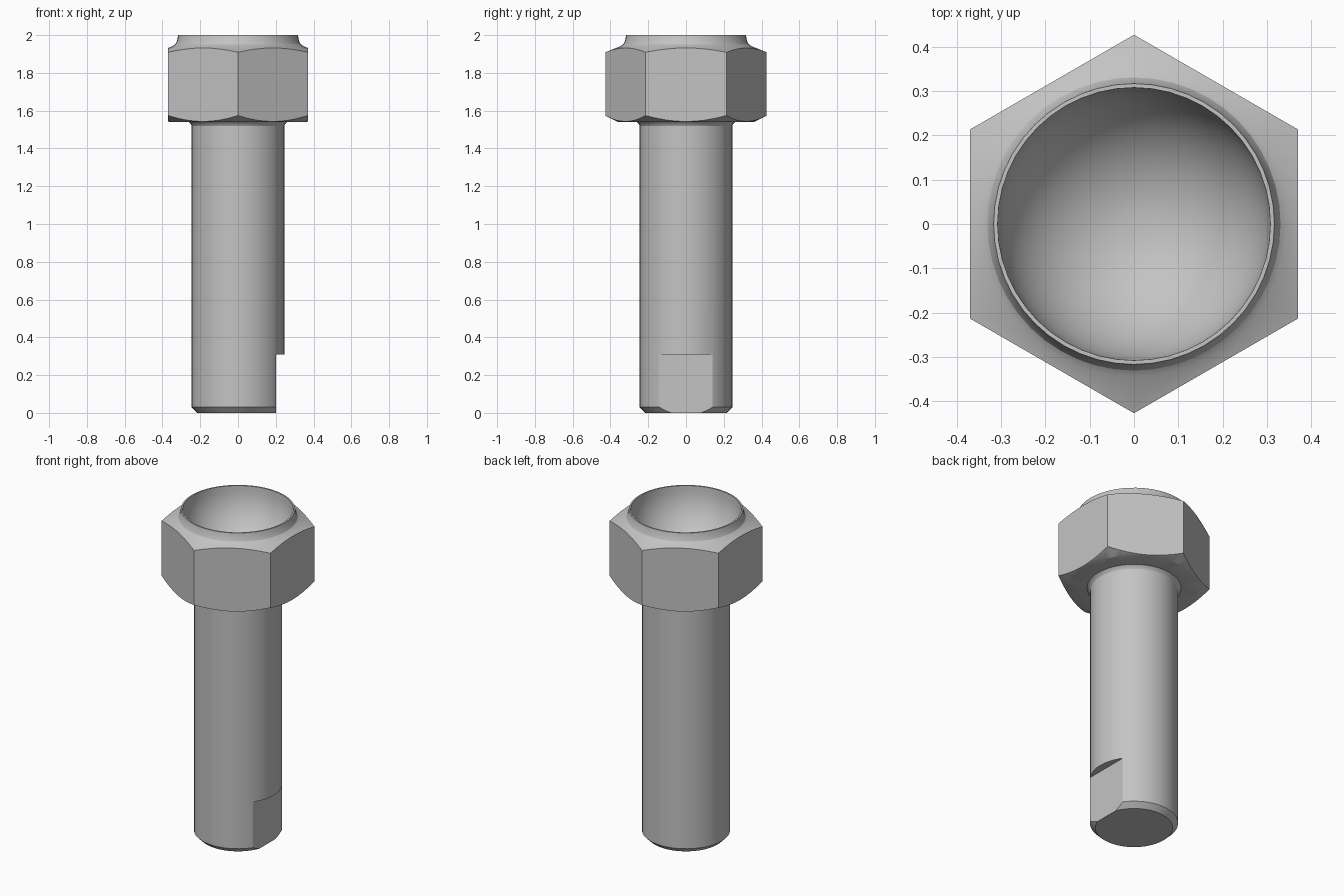
import bpy, bmesh, math

SEGMENTS = 48
HEX_APOTHEM = 0.37

cube = bpy.data.objects.get("Cube")
if cube:
    bpy.data.objects.remove(cube, do_unlink=True)

steel = bpy.data.materials.new("grey steel")
steel.use_nodes = True
colour = (0.55, 0.55, 0.55, 1)
steel.diffuse_color = colour
steel.node_tree.nodes["Principled BSDF"].inputs["Base Color"].default_value = colour


def add_object(name, bm):
    bmesh.ops.recalc_face_normals(bm, faces=bm.faces)
    mesh = bpy.data.meshes.new(name)
    bm.to_mesh(mesh)
    bm.free()
    mesh.materials.append(steel)
    obj = bpy.data.objects.new(name, mesh)
    bpy.context.collection.objects.link(obj)
    return obj


def activate(obj):
    bpy.ops.object.select_all(action="DESELECT")
    obj.select_set(True)
    bpy.context.view_layer.objects.active = obj


def smooth(obj):
    activate(obj)
    bpy.ops.object.shade_smooth_by_angle(angle=math.radians(25))


def hex_radius(angle):
    """Distance from the axis to a hexagon with flats on +x and -x."""
    sector = math.pi / 3
    offset = (angle + sector / 2) % sector - sector / 2
    return HEX_APOTHEM / math.cos(offset)


def lathe(name, profile, cap_start):
    """Revolve the profile; a point may be a function of the angle."""
    bm = bmesh.new()
    rings = []
    for point in profile:
        ring = []
        for i in range(SEGMENTS):
            a = math.tau * i / SEGMENTS
            r, z = point(a) if callable(point) else point
            ring.append(bm.verts.new((r * math.cos(a), r * math.sin(a), z)))
        rings.append(ring)
    for low, high in zip(rings, rings[1:]):
        for i in range(SEGMENTS):
            j = (i + 1) % SEGMENTS
            bm.faces.new((low[i], low[j], high[j], high[i]))
    if cap_start:
        bm.faces.new(rings[0])
    bm.faces.new(rings[-1])
    return add_object(name, bm)


# Shaft with a chamfered tip
shaft = lathe("shaft", [(0.215, 0), (0.245, 0.03), (0.245, 1.54)], True)

# Two wrench flats cut at the tip
for side in (-1, 1):
    bm = bmesh.new()
    bmesh.ops.create_cube(bm, size=1)
    for v in bm.verts:
        v.co = (side * (0.3 + v.co.x * 0.2), v.co.y, v.co.z + 0.31 - 0.5)
    cutter = add_object("flat_cutter", bm)
    cutter.hide_render = True
    activate(shaft)
    cut = shaft.modifiers.new("flat", "BOOLEAN")
    cut.operation = "DIFFERENCE"
    cut.solver = "EXACT"
    cut.object = cutter
    bpy.ops.object.modifier_apply(modifier=cut.name)
    bpy.data.objects.remove(cutter, do_unlink=True)
smooth(shaft)


# Hexagonal head: conical chamfers meet the flats in arcs
def lower_hex_edge(a):
    r = hex_radius(a)
    return r, 1.54 + 0.55 * (r - 0.365)


def upper_hex_edge(a):
    r = hex_radius(a)
    return r, 1.94 - 0.4 * (r - 0.35)


head_profile = [
    (0.245, 1.52), (0.25, 1.53), (0.262, 1.54), (0.36, 1.54),
    lower_hex_edge, upper_hex_edge,
    (0.345, 1.942), (0.331, 1.953), (0.323, 1.97), (0.317, 2.0), (0.308, 2.0),
]
# Hemispherical cup in the top
CUP = 0.308
for i in range(1, 16):
    t = math.pi / 2 * i / 16
    head_profile.append((CUP * math.cos(t), 1.99 - CUP * math.sin(t)))
head = lathe("hex_head_with_cup", head_profile, False)
smooth(head)
